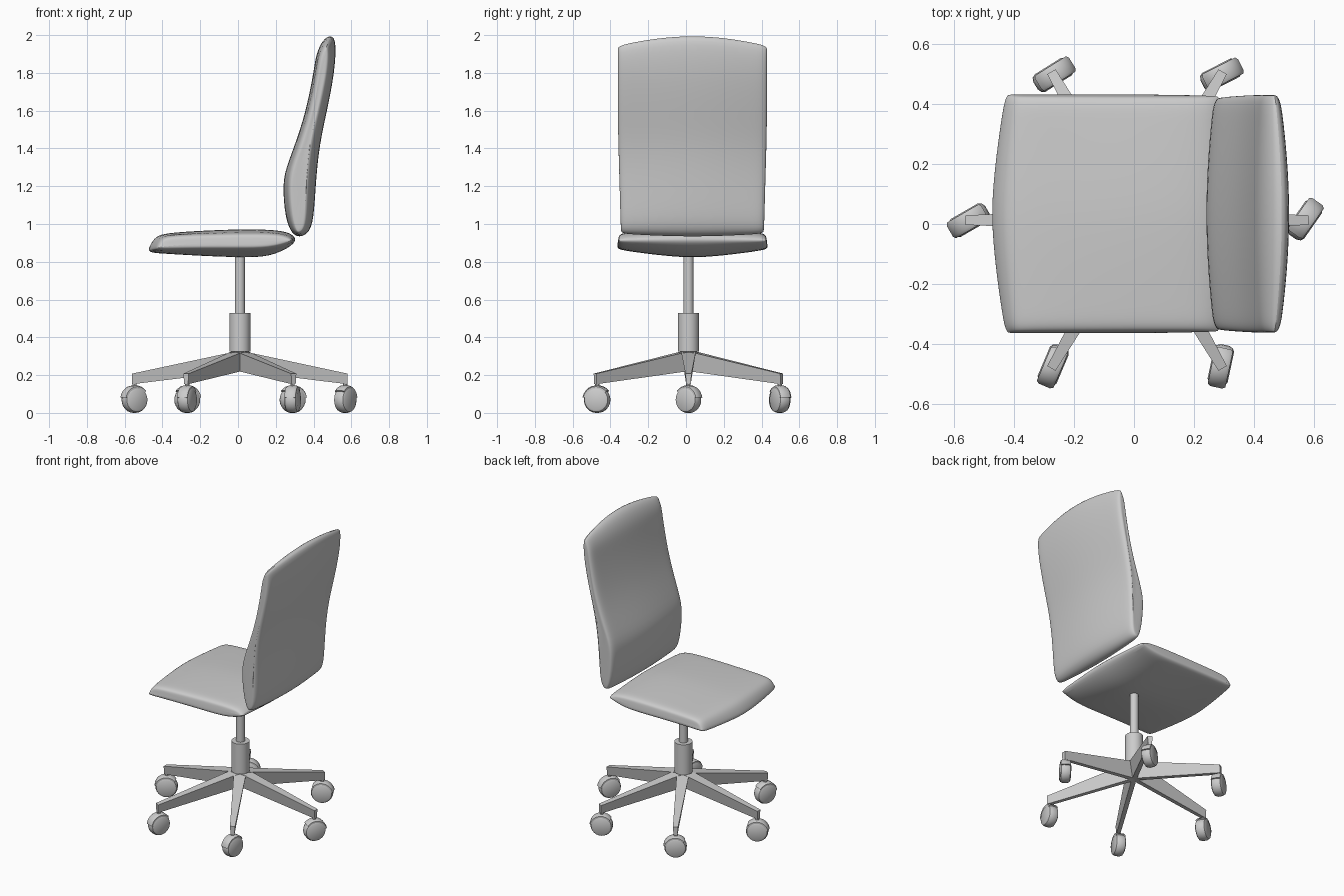
import bpy, bmesh, math
from mathutils import Vector, Matrix

if "Cube" in bpy.data.objects:
    bpy.data.objects.remove(bpy.data.objects["Cube"])

CX, CY = 0.01, 0.013      # column axis
RAD = 0.57                # leg length


def finish(name, bm, angle=35):
    bmesh.ops.recalc_face_normals(bm, faces=bm.faces)
    me = bpy.data.meshes.new(name)
    bm.to_mesh(me)
    bm.free()
    ob = bpy.data.objects.new(name, me)
    bpy.context.collection.objects.link(ob)
    bpy.ops.object.select_all(action='DESELECT')
    ob.select_set(True)
    bpy.context.view_layer.objects.active = ob
    bpy.ops.object.shade_smooth_by_angle(angle=math.radians(angle))
    return ob


def loft(bm, rings):
    vs = [[bm.verts.new(p) for p in r] for r in rings]
    n = len(vs[0])
    for a, b in zip(vs, vs[1:]):
        for i in range(n):
            j = (i + 1) % n
            bm.faces.new((a[i], a[j], b[j], b[i]))
    bm.faces.new(vs[0])
    bm.faces.new(vs[-1])


def inset(pts, d):
    # profiles run clockwise, so the inside lies to the right
    out = []
    for i, p in enumerate(pts):
        t = (pts[(i + 1) % len(pts)] - pts[i - 1]).normalized()
        out.append(p + Vector((t.y, -t.x)) * d)
    return out


def cushion(name, mid, edge, yc, hw, power, width):
    mid, edge = [[Vector(p) for p in q] for q in (mid, edge)]
    half = [(0.25, 0), (0.5, 0), (0.75, 0), (0.9, 0), (0.96, 0.004),
            (0.99, 0.011), (1.0, 0.022)]
    stations = [(-t, d) for t, d in reversed(half)] + [(0, 0)] + half
    rings = []
    for t, d in stations:
        w = abs(t) ** power
        ring = inset([a.lerp(b, w) for a, b in zip(mid, edge)], d)
        rings.append([(p.x, yc + hw * t * width(p.y), p.y) for p in ring])
    bm = bmesh.new()
    loft(bm, rings)
    ob = finish(name, bm, 60)
    sub = ob.modifiers.new("smooth", 'SUBSURF')
    sub.levels = sub.render_levels = 2


def cylinder(bm, r, z0, z1, seg, x=CX, y=CY):
    bmesh.ops.create_cone(bm, cap_ends=True, segments=seg, radius1=r, radius2=r,
                          depth=z1 - z0,
                          matrix=Matrix.Translation((x, y, (z0 + z1) / 2)))


# seat cushion: centre and side profiles (x, z)
cushion("seat",
        [(-.48, .848), (-.472, .88), (-.44, .935), (-.38, .953), (-.2, .965),
         (0, .973), (.15, .972), (.26, .962), (.31, .93), (.30, .89),
         (.17, .821), (0, .822), (-.2, .83), (-.4, .843)],
        [(-.43, .862), (-.427, .885), (-.405, .925), (-.36, .942), (-.2, .947),
         (0, .952), (.15, .952), (.24, .946), (.29, .922), (.288, .9),
         (.17, .866), (0, .866), (-.2, .866), (-.38, .862)],
        0.034, 0.4, 1.5, lambda z: 1 - 0.35 * max(0, z - .87))

# backrest cushion: centre and side profiles (x, z)
cushion("backrest",
        [(.288, .945), (.25, 1.02), (.233, 1.22), (.262, 1.32), (.35, 1.55),
         (.40, 1.8), (.412, 1.9), (.45, 1.98), (.495, 2.004), (.522, 1.97),
         (.512, 1.8), (.472, 1.6), (.432, 1.42), (.413, 1.23), (.402, 1.02),
         (.375, .95), (.325, .928)],
        [(.30, .955), (.275, 1.03), (.26, 1.22), (.285, 1.32), (.37, 1.55),
         (.415, 1.8), (.425, 1.88), (.447, 1.93), (.47, 1.95), (.488, 1.92),
         (.482, 1.8), (.44, 1.6), (.397, 1.42), (.377, 1.23), (.372, 1.03),
         (.355, .965), (.325, .945)],
        0.034, 0.397, 1.9, lambda z: 0.957 + 0.043 * min(1, max(0, (z - .95) / .6)))

# gas column and hub
bm = bmesh.new()
cylinder(bm, 0.027, 0.5, 0.86, 20)
finish("column", bm)
bm = bmesh.new()
cylinder(bm, 0.056, 0.325, 0.53, 20)
finish("hub", bm)

# castor headings in degrees, one per leg
for k, heading in enumerate((55, 27, 32, 210, 247, 258)):
    a = math.radians(60 * k)
    to_leg = Matrix.Translation((CX, CY, 0)) @ Matrix.Rotation(a, 4, 'Z')

    # tapered leg
    bm = bmesh.new()
    rings = []
    for r, top, wt, bot, wb in ((0, .33, .04, .222, .015), (RAD, .208, .016, .152, .012)):
        rings.append([(r, -wt, top), (r, wt, top), (r, wb, bot), (r, -wb, bot)])
    loft(bm, rings)
    bm.transform(to_leg)
    finish(f"leg_{k}", bm)

    pos = to_leg @ Vector((RAD - 0.012, 0, 0))
    place = Matrix.Translation(pos) @ Matrix.Rotation(math.radians(heading), 4, 'Z')

    # castor stem
    bm = bmesh.new()
    cylinder(bm, 0.012, 0.12, 0.165, 10, pos.x, pos.y)
    finish(f"castor_stem_{k}", bm)

    # wheel with rounded shoulders
    bm = bmesh.new()
    rings = []
    for y, r in ((-.034, .052), (-.028, .063), (-.014, .069), (.014, .069),
                 (.028, .063), (.034, .052)):
        rings.append([(r * math.cos(t), y, .069 + r * math.sin(t))
                      for t in (2 * math.pi * i / 24 for i in range(24))])
    loft(bm, rings)
    bm.transform(place)
    finish(f"wheel_{k}", bm)

    # curved hood over the wheel
    bm = bmesh.new()
    rings = []
    for i in range(11):
        t = math.radians(10 + 13 * i)
        rings.append([(r * math.cos(t), y, .069 + r * math.sin(t))
                      for r, y in ((.058, -.03), (.07, -.03), (.076, -.02),
                                   (.076, .02), (.07, .03), (.058, .03))])
    loft(bm, rings)
    bm.transform(place)
    finish(f"hood_{k}", bm)
